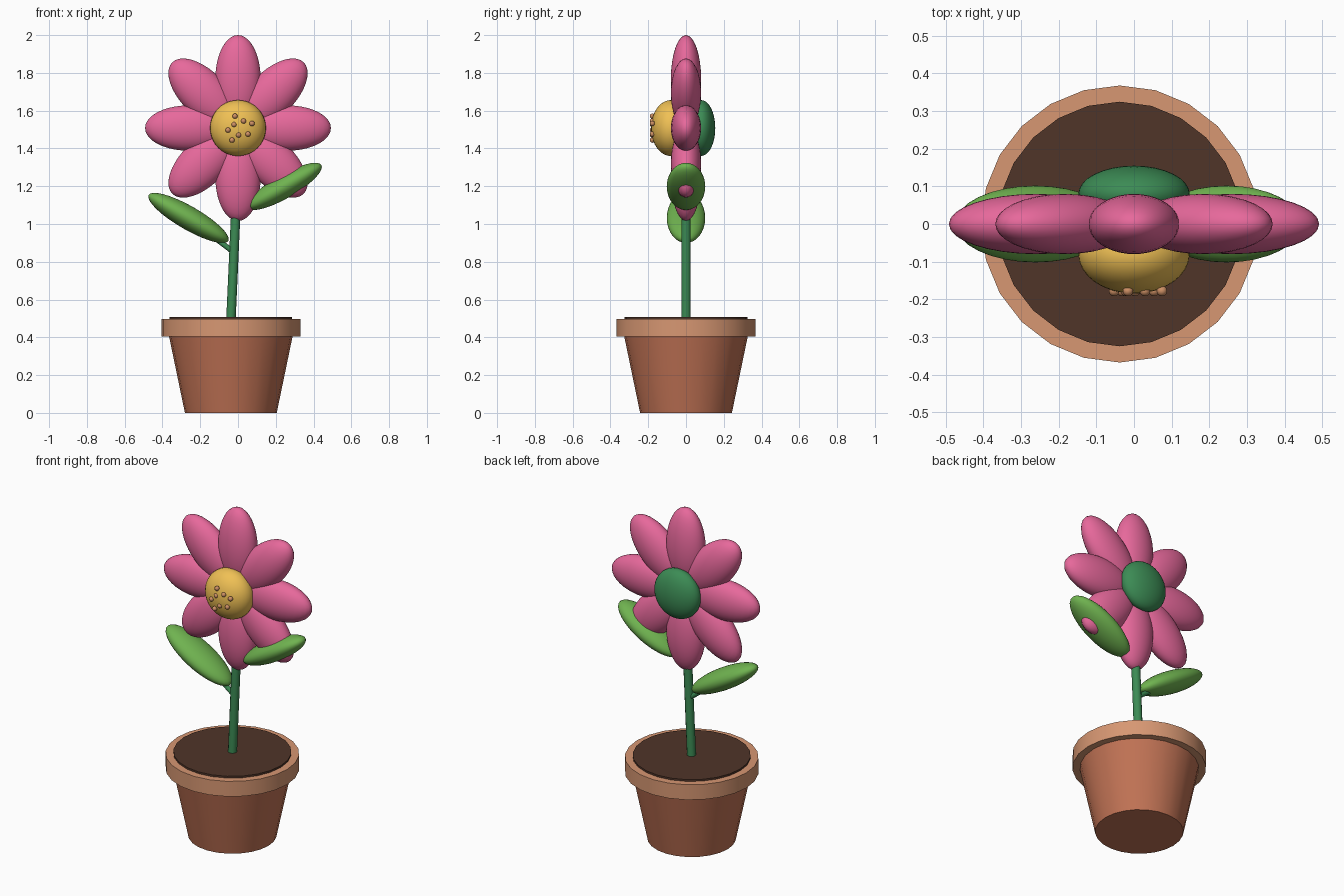
import bpy, math
from mathutils import Vector

if "Cube" in bpy.data.objects:
    bpy.data.objects.remove(bpy.data.objects["Cube"])


def material(name, rgb):
    m = bpy.data.materials.new(name)
    m.diffuse_color = (*rgb, 1)
    m.use_nodes = True
    m.node_tree.nodes["Principled BSDF"].inputs["Base Color"].default_value = m.diffuse_color
    return m


TERRACOTTA = material("terracotta", (0.53, 0.17, 0.09))
RIM = material("rim_clay", (0.68, 0.31, 0.17))
SOIL = material("soil", (0.08, 0.035, 0.022))
STEM = material("stem_green", (0.045, 0.26, 0.09))
LEAF = material("leaf_green", (0.16, 0.45, 0.08))
PETAL = material("petal_pink", (0.80, 0.14, 0.33))
CENTRE = material("centre_yellow", (0.87, 0.53, 0.09))
SEED = material("seed_brown", (0.62, 0.28, 0.13))


def finish(name, mat):
    ob = bpy.context.object
    ob.name = name
    ob.data.materials.append(mat)
    bpy.ops.object.shade_smooth_by_angle(angle=math.radians(40))
    return ob


def cone(name, mat, r1, r2, z1, z2, x=-0.038):
    bpy.ops.mesh.primitive_cone_add(vertices=24, radius1=r1, radius2=r2,
                                    depth=z2 - z1, location=(x, 0, (z1 + z2) / 2))
    return finish(name, mat)


def ellipsoid(name, mat, loc, scale, tilt=0, segments=32, rings=20):
    # tilt turns the x axis towards +z
    bpy.ops.mesh.primitive_uv_sphere_add(segments=segments, ring_count=rings, radius=1,
                                         location=loc, rotation=(0, -tilt, 0))
    bpy.context.object.scale = scale
    bpy.ops.object.transform_apply(location=False, rotation=False, scale=True)
    return finish(name, mat)


def rod(name, mat, a, b, r, sides=12):
    a, b = Vector(a), Vector(b)
    bpy.ops.mesh.primitive_cylinder_add(vertices=sides, radius=r, depth=(b - a).length,
                                        location=(a + b) / 2)
    bpy.context.object.rotation_euler = (b - a).to_track_quat('Z', 'Y').to_euler()
    return finish(name, mat)


# Pot
cone("pot_body", TERRACOTTA, 0.243, 0.328, 0, 0.41)
cone("pot_rim", RIM, 0.368, 0.368, 0.405, 0.497)
cone("soil", SOIL, 0.325, 0.325, 0.45, 0.508)

# Stem and leaves
rod("stem", STEM, (-0.038, 0, 0.48), (0.008, 0, 1.5), 0.025)
rod("left_leaf_stalk", STEM, (-0.022, 0, 0.85), (-0.14, 0, 0.94), 0.014)
rod("right_leaf_stalk", STEM, (-0.012, 0, 1.05), (0.12, 0, 1.13), 0.014)
ellipsoid("left_leaf", LEAF, (-0.262, 0, 1.032), (0.243, 0.102, 0.062), math.radians(-30))
ellipsoid("right_leaf", LEAF, (0.246, 0, 1.199), (0.226, 0.102, 0.062), math.radians(30))

# Petals
for i in range(8):
    a = i * math.pi / 4
    ellipsoid(f"petal_{i + 1}", PETAL,
              (0.26 * math.cos(a), 0, 1.508 + 0.26 * math.sin(a)),
              (0.232, 0.08, 0.12), a)

# Flower centre and green back
ellipsoid("flower_centre", CENTRE, (0, -0.08, 1.508), (0.148, 0.105, 0.148))
ellipsoid("flower_back", STEM, (0, 0.08, 1.508), (0.148, 0.075, 0.148))

# Seeds on the centre
for i, (x, z) in enumerate([(-.016, 1.571), (-.021, 1.526), (.029, 1.545), (.074, 1.532),
                            (-.053, 1.497), (.003, 1.471), (.053, 1.476), (-.032, 1.444)]):
    ellipsoid(f"seed_{i + 1}", SEED, (x, -0.178, z), (0.014,) * 3, 0, 12, 8)
